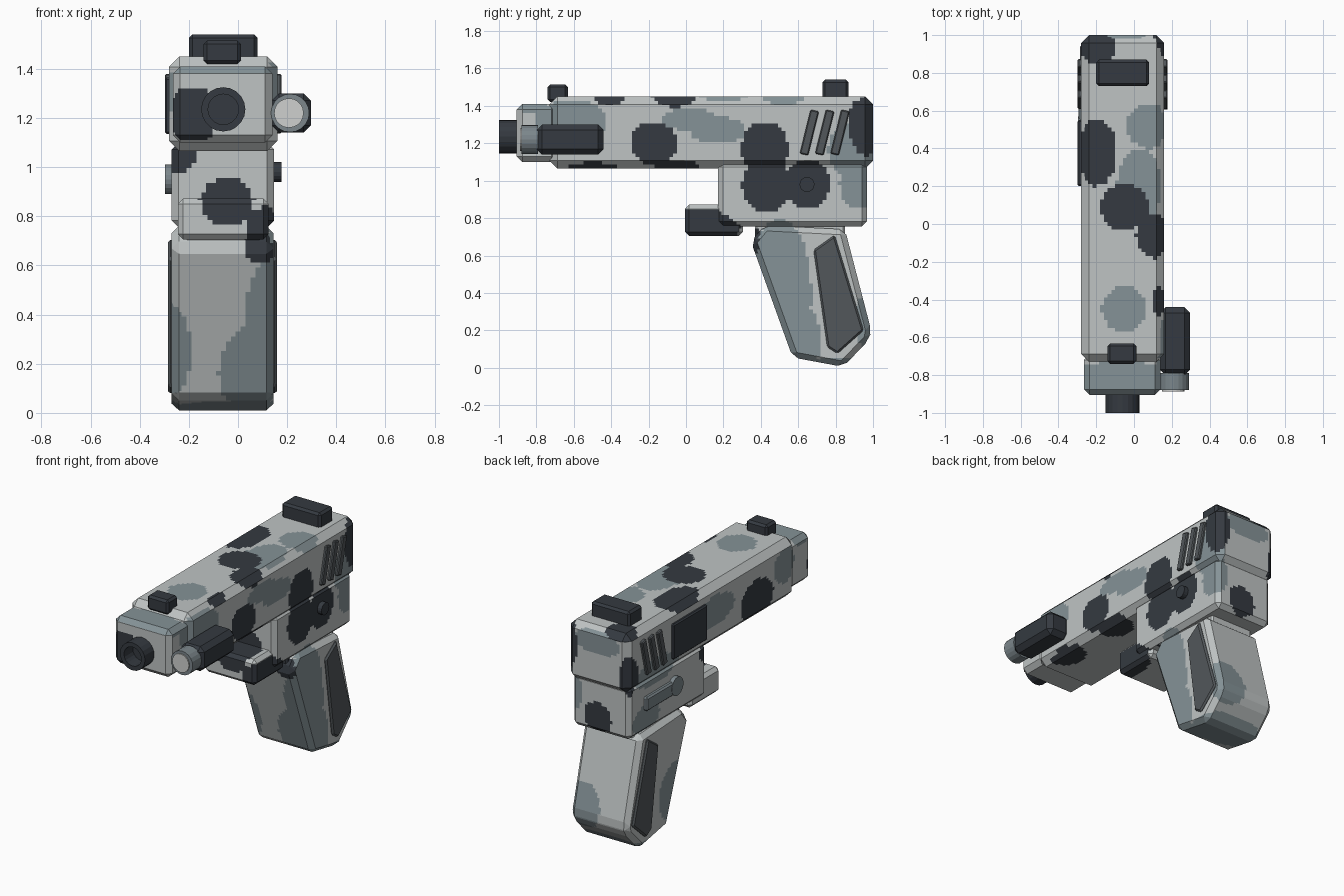
import bpy, bmesh, math
from mathutils import Vector, Matrix

if "Cube" in bpy.data.objects:
    bpy.data.objects.remove(bpy.data.objects["Cube"])


def material(name, rgb):
    m = bpy.data.materials.new(name)
    m.diffuse_color = (*rgb, 1)
    m.use_nodes = True
    m.node_tree.nodes["Principled BSDF"].inputs["Base Color"].default_value = m.diffuse_color
    return m


LIGHT = material("light grey", (.52, .55, .55))
BLUE = material("blue grey", (.235, .29, .31))
DARK = material("charcoal", (.035, .042, .052))
PANEL = material("panel grey", (.085, .096, .104))
STEEL = material("steel grey", (.20, .24, .26))
LENS = material("lens white", (.62, .63, .62))
XC = -.06  # centre of the body across x

# Camouflage patches: centre x, y, z and radii x, y, z
DARK_SPOTS = [
    (.16, -.17, 1.20, .08, .125, .115), (.16, .42, 1.17, .08, .125, .145),
    (.15, .43, .98, .10, .13, .15), (.15, .65, .98, .10, .12, .13),
    (.16, .97, 1.30, .08, .10, .17), (.12, -.06, 1.45, .11, .12, .06),
    (-.05, .09, 1.45, .125, .125, .05), (-.20, .38, 1.45, .11, .18, .07),
    (-.20, .94, 1.45, .11, .09, .06), (.15, -.41, 1.45, .05, .09, .045),
    (.12, -.05, 1.07, .12, .13, .04), (.12, -.50, 1.07, .12, .13, .03),
    (-.28, -.33, 1.19, .06, .17, .13), (-.19, -.91, 1.21, .11, .06, .12),
    (-.045, .08, .86, .13, .14, .13), (.10, .10, .76, .08, .20, .09),
    (-.25, .17, 1.04, .08, .08, .07), (-.04, .97, .85, .10, .08, .10),
    (-.27, .98, 1.17, .05, .09, .14), (.10, .36, .68, .07, .04, .08)]
BLUE_SPOTS = [
    (.16, -.62, 1.32, .07, .20, .12), (.16, .02, 1.33, .07, .15, .06),
    (.16, .17, 1.27, .07, .15, .07), (.16, .90, 1.16, .07, .14, .16),
    (.15, .93, .98, .09, .11, .13), (.08, .52, 1.45, .12, .12, .07),
    (.03, .20, 1.45, .12, .20, .06), (-.05, -.45, 1.45, .12, .12, .05),
    (-.06, -.82, 1.41, .40, .09, .06), (.14, .50, .40, .12, .17, .40),
    (.14, .52, .15, .22, .20, .25), (-.06, .80, .02, .24, .20, .07),
    (.08, .98, .25, .14, .10, .16), (-.28, .10, 1.28, .07, .20, .10),
    (-.28, .70, 1.12, .07, .22, .09), (-.06, 1., 1.36, .16, .05, .08),
    (-.27, .50, .25, .08, .16, .20), (-.27, .80, .84, .08, .14, .09),
    (-.28, -.62, 1.30, .06, .12, .11)]


def inside(p, spots):
    return any(((p.x - a) / d) ** 2 + ((p.y - b) / e) ** 2 + ((p.z - c) / f) ** 2 < 1
               for a, b, c, d, e, f in spots)


def finish(bm, name, mats):
    bmesh.ops.recalc_face_normals(bm, faces=bm.faces)
    me = bpy.data.meshes.new(name)
    bm.to_mesh(me)
    bm.free()
    for m in mats:
        me.materials.append(m)
    ob = bpy.data.objects.new(name, me)
    bpy.context.collection.objects.link(ob)
    return ob


def prism(name, profile, x0, x1, bevel, mat=None):
    """Chamfered y-z profile extruded along x; no mat means camouflage."""
    bm = bmesh.new()
    face = bm.faces.new([bm.verts.new((x0, y, z)) for y, z in profile])
    ext = bmesh.ops.extrude_face_region(bm, geom=[face])
    bmesh.ops.translate(bm, vec=(x1 - x0, 0, 0),
                        verts=[g for g in ext["geom"] if isinstance(g, bmesh.types.BMVert)])
    bmesh.ops.recalc_face_normals(bm, faces=bm.faces)
    if bevel:
        bmesh.ops.bevel(bm, geom=bm.edges[:], offset=bevel, segments=1, affect='EDGES')
    if mat:
        return finish(bm, name, [mat])
    # cut a fine grid, then colour each cell by the patch it falls in
    step = .02
    for axis in range(3):
        lo = min(v.co[axis] for v in bm.verts)
        hi = max(v.co[axis] for v in bm.verts)
        n = Vector([float(i == axis) for i in range(3)])
        for k in range(1, math.ceil((hi - lo) / step)):
            bmesh.ops.bisect_plane(bm, geom=bm.verts[:] + bm.edges[:] + bm.faces[:],
                                   plane_co=n * (lo + k * step + .0007), plane_no=n)
    for f in bm.faces:
        c = f.calc_center_median()
        f.material_index = 2 if inside(c, DARK_SPOTS) else 1 if inside(c, BLUE_SPOTS) else 0
    return finish(bm, name, [LIGHT, BLUE, DARK])


def box(name, x, y, z, bevel, mat=None):
    return prism(name, [(y[0], z[0]), (y[1], z[0]), (y[1], z[1]), (y[0], z[1])],
                 x[0], x[1], bevel, mat)


def cylinder(name, centre, r, length, axis, mat, sides=20, bore=0):
    bm = bmesh.new()
    rot = Matrix.Rotation(math.pi / 2, 4, 'X' if axis == 'y' else 'Y')
    bmesh.ops.create_cone(bm, cap_ends=True, segments=sides, radius1=r, radius2=r,
                          depth=length, matrix=Matrix.Translation(centre) @ rot)
    if bore:  # sink a hole into the front cap
        cap = min(bm.faces, key=lambda f: f.calc_center_median().y)
        bmesh.ops.inset_region(bm, faces=[cap], thickness=r - bore)
        ext = bmesh.ops.extrude_face_region(bm, geom=[cap])
        bmesh.ops.translate(bm, vec=(0, length * .7, 0),
                            verts=[g for g in ext["geom"] if isinstance(g, bmesh.types.BMVert)])
        if cap.is_valid:
            bm.faces.remove(cap)
    return finish(bm, name, [mat])


# Upper body
box("slide", (-.28, .16), (-.73, 1.0), (1.065, 1.45), .042)
box("muzzle_block", (-.265, .14), (-.905, -.69), (1.10, 1.41), .03)
cylinder("barrel", (XC, -.935, 1.235), .09, .13, 'y', DARK, bore=.062)
box("rear_sight", (-.20, .08), (.73, .87), (1.43, 1.54), .014, DARK)
box("front_sight", (-.14, .012), (-.74, -.632), (1.42, 1.515), .014, DARK)

# Lower body
box("frame", (-.27, .147), (.17, .968), (.755, 1.10), .028)
box("guard_block", (-.245, .125), (-.005, .305), (.705, .872), .022)
box("grip_neck", (-.215, .095), (.37, .85), (.665, .78), .01)
prism("grip", [(.347, .675), (.42, .762), (.85, .74), (.99, .20), (.98, .15),
               (.84, .005), (.57, .055)], -.27, .145, .03)

# Grip panels and slanted slide ridges on both sides
for side, xs, gx in (("left", (-.298, -.27), (-.285, -.26)),
                     ("right", (.15, .177), (.135, .158))):
    prism("grip_panel_" + side, [(.795, .71), (.682, .63), (.755, .11), (.81, .075), (.95, .20)],
          *gx, .010, PANEL)
    for i in range(3):
        y = .608 + i * .082
        prism(f"ridge_{side}_{i + 1}", [(y, 1.145), (y + .045, 1.135), (y + .103, 1.37),
                                        (y + .058, 1.38)], *xs, .006, PANEL)

# Left side plate and lever, pins
box("side_plate", (-.298, -.27), (.20, .55), (1.135, 1.365), .008, DARK)
box("lever", (-.295, -.26), (.53, .82), (.90, .99), .01, STEEL)
cylinder("lever_pin", (-.275, .51, .95), .06, .044, 'x', STEEL)
cylinder("frame_pin", (.155, .647, .98), .04, .044, 'x', DARK, 16)

# Side lamp
box("lamp_body", (.137, .297), (-.80, -.44), (1.14, 1.30), .03, DARK)
cylinder("lamp_ring", (.212, -.835, 1.22), .078, .09, 'y', STEEL)
cylinder("lamp_lens", (.207, -.88, 1.22), .06, .014, 'y', LENS)
